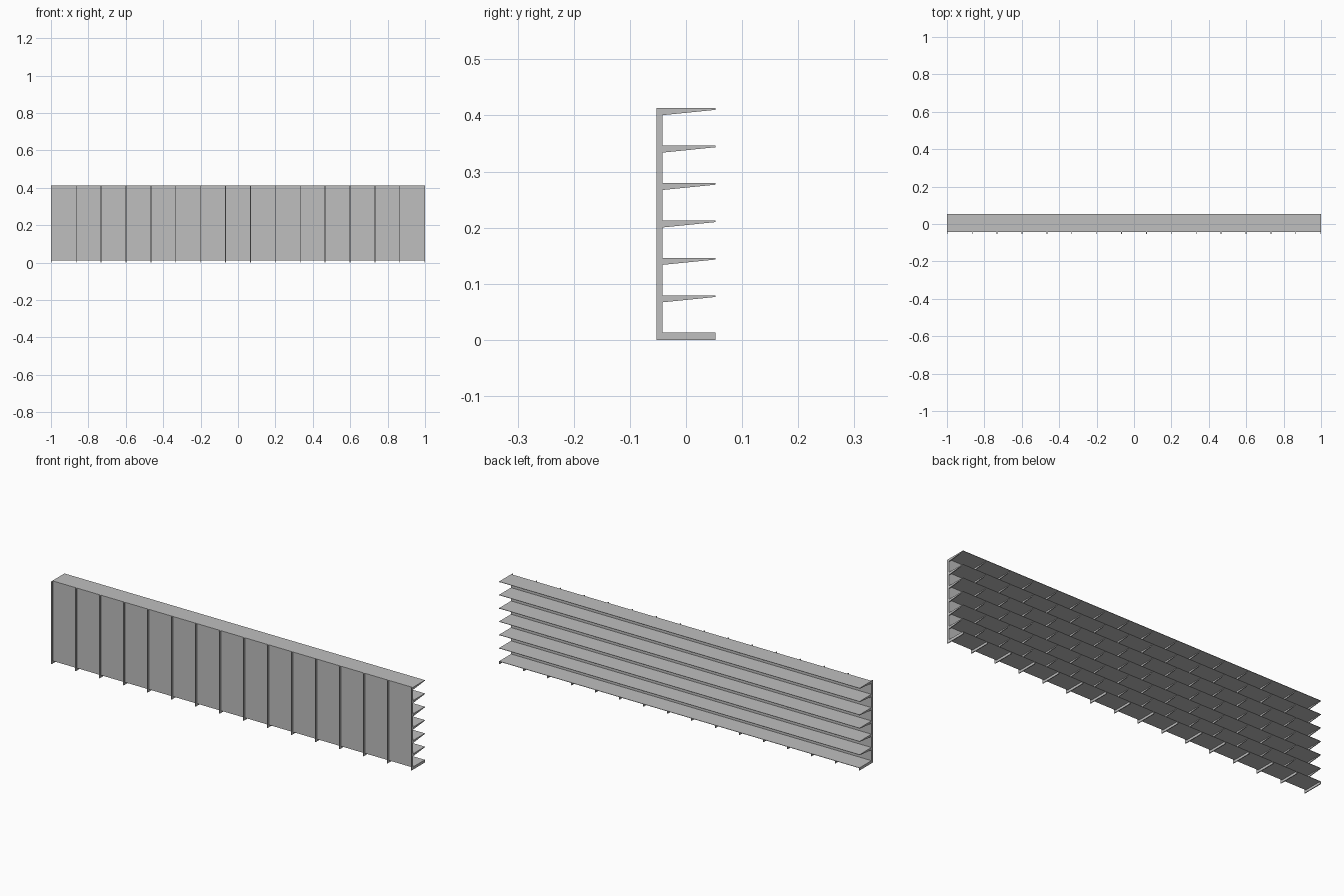
import bpy

if "Cube" in bpy.data.objects:
    bpy.data.objects.remove(bpy.data.objects["Cube"])

BAYS = 15
W = 0.004                       # upright and bracket width
PITCH = (2 - W) / BAYS
TOP = 0.413
STEP = 0.0667
BACK, FACE, LIP = -0.053, -0.043, 0.053

grey = bpy.data.materials.new("light grey metal")
grey.diffuse_color = (0.52, 0.52, 0.52, 1)
grey.use_nodes = True
grey.node_tree.nodes["Principled BSDF"].inputs["Base Color"].default_value = grey.diffuse_color


def extrude_x(name, profile, spans):
    """Extrude a closed (y, z) profile along x, once for each (x0, x1) span."""
    verts, faces = [], []
    n = len(profile)
    for x0, x1 in spans:
        b = len(verts)
        verts += [(x0, y, z) for y, z in profile]
        verts += [(x1, y, z) for y, z in profile]
        faces.append([b + i for i in reversed(range(n))])
        faces.append([b + n + i for i in range(n)])
        for i in range(n):
            j = (i + 1) % n
            faces.append([b + i, b + j, b + n + j, b + n + i])
    mesh = bpy.data.meshes.new(name)
    mesh.from_pydata(verts, [], faces)
    mesh.materials.append(grey)
    obj = bpy.data.objects.new(name, mesh)
    bpy.context.collection.objects.link(obj)
    return obj


def rect(y0, y1, z0, z1):
    return [(y0, z0), (y1, z0), (y1, z1), (y0, z1)]


posts = [(-1 + i * PITCH, -1 + i * PITCH + W) for i in range(BAYS + 1)]
full = [(-1, 1)]

# L-shaped uprights with floor feet
extrude_x("uprights", [(BACK, 0), (LIP, 0), (LIP, 0.0115), (FACE, 0.0115),
                       (FACE, TOP), (BACK, TOP)], posts)

# Thin back panel and base shelf resting on the feet
extrude_x("back_panel", rect(FACE, FACE + 0.0015, 0.0125, TOP), full)
extrude_x("base_shelf", rect(FACE, LIP, 0.0115, 0.0135), full)

# Upper shelves with tapered brackets below
for k in range(6):
    z = TOP - k * STEP
    extrude_x(f"shelf_{k + 1}", rect(FACE + 0.0015, LIP, z - 0.002, z), full)
    extrude_x(f"brackets_{k + 1}", [(FACE + 0.0015, z - 0.0125), (LIP, z - 0.003),
                                    (LIP, z - 0.002), (FACE + 0.0015, z - 0.002)], posts)
